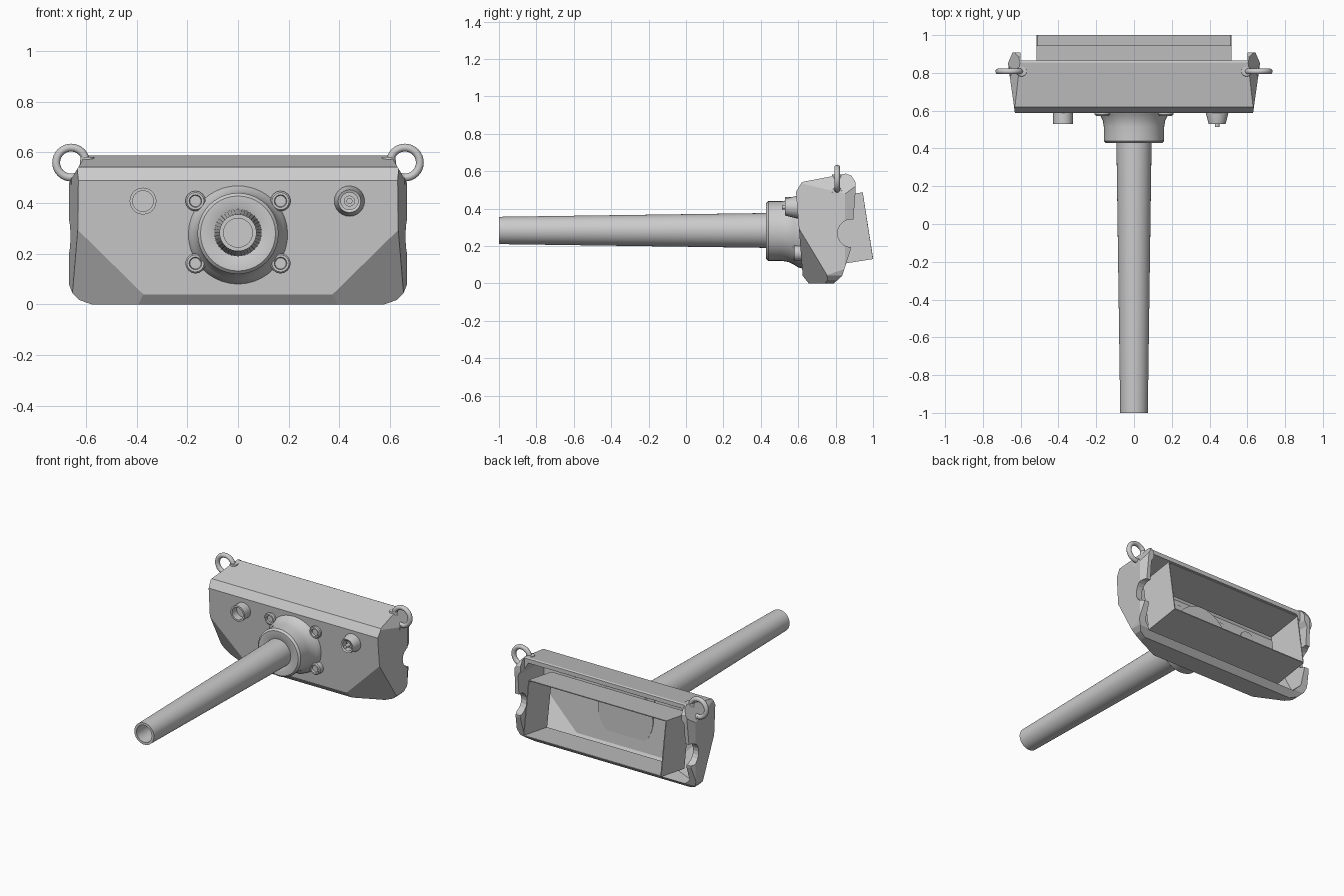
import bpy, bmesh, math
from mathutils import Vector

if "Cube" in bpy.data.objects:
    bpy.data.objects.remove(bpy.data.objects["Cube"])

metal = bpy.data.materials.new("light_grey")
metal.diffuse_color = (0.6, 0.6, 0.6, 1)
metal.use_nodes = True
metal.node_tree.nodes["Principled BSDF"].inputs["Base Color"].default_value = metal.diffuse_color
AXIS_Z = 0.28


def make(name, bm, smooth=False):
    bmesh.ops.recalc_face_normals(bm, faces=bm.faces)
    me = bpy.data.meshes.new(name)
    bm.to_mesh(me)
    bm.free()
    me.materials.append(metal)
    ob = bpy.data.objects.new(name, me)
    bpy.context.collection.objects.link(ob)
    if smooth:
        bpy.ops.object.select_all(action='DESELECT')
        ob.select_set(True)
        bpy.context.view_layer.objects.active = ob
        bpy.ops.object.shade_smooth_by_angle(angle=math.radians(38))
    return ob


def prism(profile, half):
    """Extrude a (y, z) profile along x from -half to half."""
    bm = bmesh.new()
    a = [bm.verts.new((-half, y, z)) for y, z in profile]
    b = [bm.verts.new((half, y, z)) for y, z in profile]
    n = len(profile)
    bm.faces.new(a)
    bm.faces.new(b[::-1])
    for i in range(n):
        bm.faces.new((a[i], a[(i + 1) % n], b[(i + 1) % n], b[i]))
    bmesh.ops.recalc_face_normals(bm, faces=bm.faces)
    return bm


def slice_both(bm, co, no):
    """Slice away the outside of a plane on the right and its mirror on the left."""
    for s in (1, -1):
        r = bmesh.ops.bisect_plane(bm, geom=bm.verts[:] + bm.edges[:] + bm.faces[:],
                                   plane_co=(co[0] * s, co[1], co[2]),
                                   plane_no=(no[0] * s, no[1], no[2]), clear_outer=True)
        cut = [e for e in r['geom_cut'] if isinstance(e, bmesh.types.BMEdge)]
        bmesh.ops.holes_fill(bm, edges=cut)


def lathe(name, profile, x, z, segs=32, closed=False):
    """Revolve (radius, y) points about an axis parallel to y."""
    bm = bmesh.new()
    pts = profile + [profile[0]] if closed else profile
    vs = [bm.verts.new((x + r, y, z)) for r, y in pts]
    es = [bm.edges.new(vs[i:i + 2]) for i in range(len(vs) - 1)]
    bmesh.ops.spin(bm, geom=vs + es, cent=(x, 0, z), axis=(0, 1, 0),
                   angle=math.tau, steps=segs)
    bmesh.ops.remove_doubles(bm, verts=bm.verts, dist=1e-5)
    return make(name, bm, True)


def boolean(ob, cutter):
    m = ob.modifiers.new("cut", 'BOOLEAN')
    m.operation, m.solver, m.object = 'DIFFERENCE', 'EXACT', cutter
    cutter.hide_render = True
    cutter.hide_viewport = True


# lower front corner cut, shared by the shell and its cavity
A, B, C = Vector((.62, .60, .29)), Vector((.37, .625, .035)), Vector((.655, .74, .07))
corner_n = (B - A).cross(C - A).normalized()

# housing shell
body = prism([(.656, 0), (.624, .04), (.588, .49), (.62, .542), (.855, .587), (.885, .575),
              (.907, .54), (.907, .5), (.896, .357), (.88, .18), (.835, .04), (.79, 0)], .70)
for co, no in [((.67, .87, 0), (1, -.14, 0)),      # tapered cheeks
               ((.655, 0, .50), (.085, 0, .05)),   # upper corners
               ((.672, .84, 0), (.07, .03, 0)),    # rear edge
               ((.66, 0, .06), (1, 0, -.4)),       # rounded lower corners
               ((.64, 0, .03), (1, 0, -1)),
               ((.60, 0, .008), (.35, 0, -1)),
               (A, corner_n)]:
    slice_both(body, co, no)
shell = make("housing_shell", body)

# cavity open to the rear
cav = prism([(.665, .035), (.65, .06), (.622, .48), (.645, .515), (.86, .555), (1.1, .56),
             (1.1, .035)], .62)
slice_both(cav, (.615, 0, .48), (.085, 0, .05))
slice_both(cav, (.60, 0, .06), (1, 0, -1))
slice_both(cav, A - corner_n * .035, corner_n)
boolean(shell, make("cavity_cutter", cav))

# rear top edge set back between the cheeks
boolean(shell, make("rear_cutter", prism([(.865, .3), (.865, .7), (1.1, .7), (1.1, .3)], .60)))

# round cheek notches
notch = prism([(.885 + .075 * math.cos(i * math.tau / 20), .268 + .075 * math.sin(i * math.tau / 20))
               for i in range(20)], .8)
boolean(shell, make("notch_cutter", notch))

# tilted rectangular sleeve in the rear opening
slv = bmesh.new()
loops = []
for inset in (0, .006):
    for depth in (0, .25):
        dy, dz = -.988 * depth, -.156 * depth
        w = .515 - inset
        loops.append([slv.verts.new((x, y + dy, z + dz)) for x, y, z in (
            (-w, .945, .487 - inset), (w, .945, .487 - inset),
            (w, 1.0, .13 + inset), (-w, 1.0, .13 + inset))])
for p, q in ((0, 1), (1, 3), (3, 2), (2, 0)):
    for i in range(4):
        j = (i + 1) % 4
        slv.faces.new((loops[p][i], loops[p][j], loops[q][j], loops[q][i]))
make("rear_sleeve", slv)

# hollow tapered tube
lathe("long_tube", [(.057, -1), (.073, -1), (.093, .43), (.093, .5), (.06, .5)],
      0, AXIS_Z + .003, 40, True)
# mount with flared base
lathe("tube_mount", [(0, .49), (.085, .49), (.085, .435), (.095, .428), (.148, .428), (.16, .44),
                     (.16, .515), (.166, .55), (.182, .58), (.195, .6), (.205, .645), (0, .645)],
      0, AXIS_Z, 40)

# mount bolts with recessed heads
for x in (-.168, .168):
    for z in (.162, .408):
        lathe("mount_bolt", [(0, .585), (.022, .585), (.025, .573), (.034, .573),
                             (.04, .58), (.04, .63), (0, .63)], x, z, 16)

# front connectors
lathe("left_connector", [(0, .58), (.041, .58), (.041, .53), (.053, .53), (.053, .63), (0, .63)],
      -.375, .408, 24)
lathe("right_connector", [(0, .575), (.034, .575), (.034, .535), (.045, .53), (.06, .59),
                          (.06, .63), (0, .63)], .44, .408, 24)
lathe("connector_pin", [(0, .513), (.012, .513), (.012, .555), (.022, .555), (.022, .58), (0, .58)],
      .44, .408, 12)

# carrying rings with studs on the upper corners
for s in (-1, 1):
    ring = [(.059 + .0155 * math.cos(i * math.tau / 14), .808 + .0155 * math.sin(i * math.tau / 14))
            for i in range(14)]
    lathe("carrying_ring", ring, s * .659, .56, 32, True)
    for co, rot in (((s * .595, .808, .568), 0), ((s * .645, .808, .488), math.pi / 2)):
        bm = bmesh.new()
        bmesh.ops.create_cone(bm, cap_ends=True, segments=16, radius1=.03, radius2=.026, depth=.03)
        ob = make("ring_stud", bm, True)
        ob.location = co
        ob.rotation_euler = (0, s * rot, 0)
